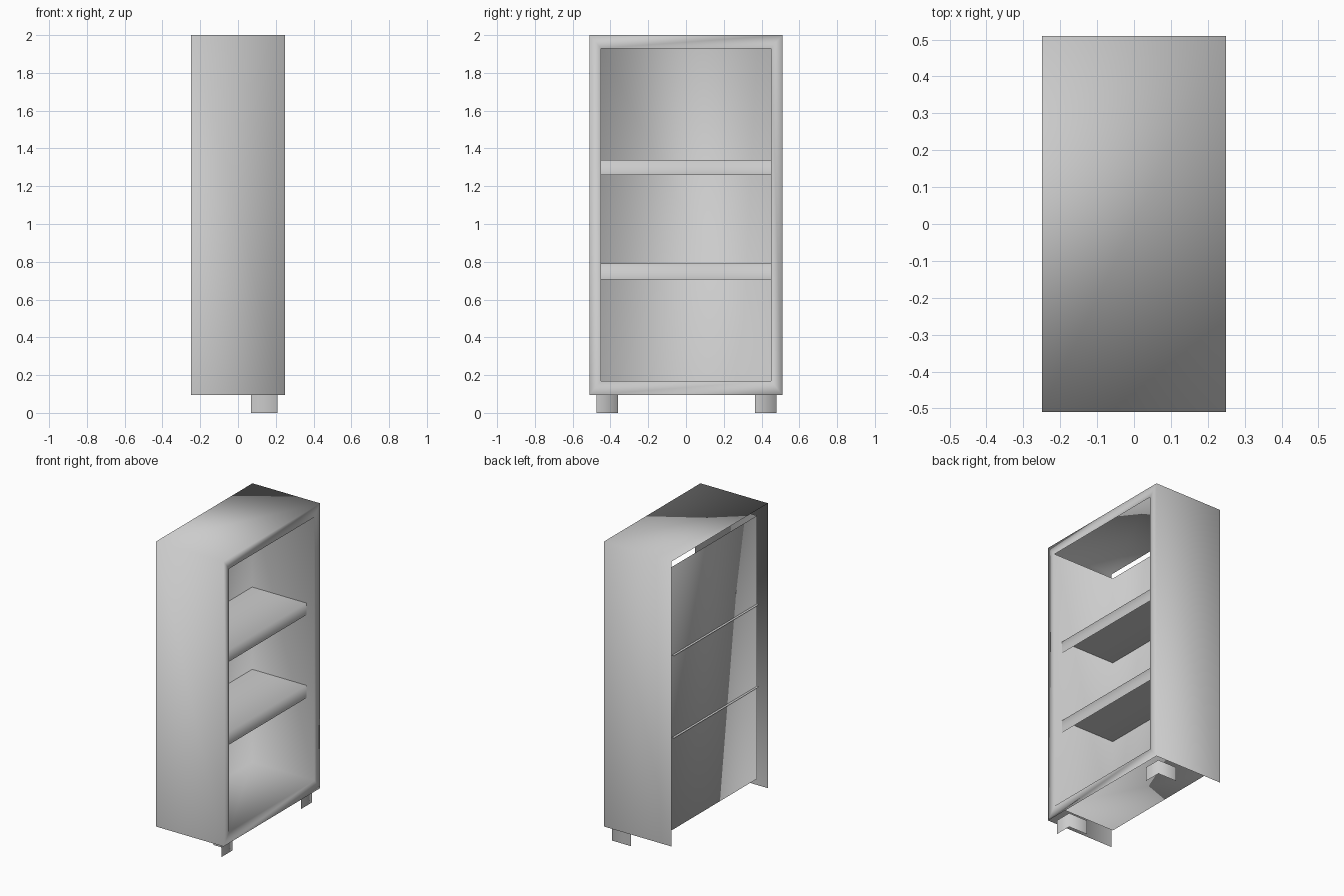
import bpy
import bmesh
from mathutils import Matrix, Vector

cube = bpy.data.objects.get("Cube")
if cube:
    bpy.data.objects.remove(cube, do_unlink=True)

grey = bpy.data.materials.new("plain_grey")
grey.use_nodes = True
grey.diffuse_color = (0.6, 0.6, 0.6, 1)
grey.node_tree.nodes["Principled BSDF"].inputs["Base Color"].default_value = (0.6, 0.6, 0.6, 1)

FRONT, BACK = 0.25, -0.25
PANEL = -0.21
HALF_W, HALF_IN = 0.51, 0.45
BASE, TOP = 0.095, 2.0
FLOOR, CEIL = 0.17, 1.93


def open_box(low, high, keep):
    """Box of thin sheets that keeps only the sides facing the given directions."""
    bm = bmesh.new()
    low, high = Vector(low), Vector(high)
    size = high - low
    bmesh.ops.create_cube(bm, size=1, matrix=Matrix.Translation((low + high) / 2) @ Matrix.Diagonal((*size, 1)))
    bm.normal_update()
    drop = [f for f in bm.faces if not any(f.normal.dot(Vector(d)) > 0.9 for d in keep)]
    bmesh.ops.delete(bm, geom=drop, context='FACES')
    return bm


def finish(bm, name):
    mesh = bpy.data.meshes.new(name)
    for f in bm.faces:
        f.smooth = True
    bm.to_mesh(mesh)
    bm.free()
    mesh.materials.append(grey)
    obj = bpy.data.objects.new(name, mesh)
    bpy.context.collection.objects.link(obj)


def place(face, x):
    """Snap a rectangular face to the inner opening at depth x."""
    mid = face.calc_center_median()
    for v in face.verts:
        v.co = (x, HALF_IN if v.co.y > mid.y else -HALF_IN, CEIL if v.co.z > mid.z else FLOOR)


X, Y, Z = (1, 0, 0), (0, 1, 0), (0, 0, 1)

# Cabinet: outer sheets, front frame and recessed interior, open above the inner walls
bm = open_box((BACK, -HALF_W, BASE), (FRONT, HALF_W, TOP), (X, Y, (0, -1, 0), Z))
panel = next(f for f in bm.faces if f.normal.x > 0.9)
for depth in (FRONT, PANEL):
    bmesh.ops.inset_individual(bm, faces=[panel], thickness=0.02)
    place(panel, depth)
bm.normal_update()
ceiling = [f for f in bm.faces if f.normal.z < -0.9 and f.calc_center_median().z > 1]
bmesh.ops.delete(bm, geom=ceiling, context='FACES')
finish(bm, "cabinet")

# Shelves: a top sheet with a front lip, poking slightly through the back panel
for name, low, high in (("lower_shelf", 0.705, 0.79), ("upper_shelf", 1.26, 1.34)):
    finish(open_box((-0.227, -HALF_IN, low), (0.19, HALF_IN, high), (X, Z)), name)

# Feet: two-sided corner brackets under the front edge
for name, y in (("right_foot", -0.475), ("left_foot", 0.365)):
    finish(open_box((0.07, y, 0), (0.21, y + 0.115, BASE), (X, Y)), name)
